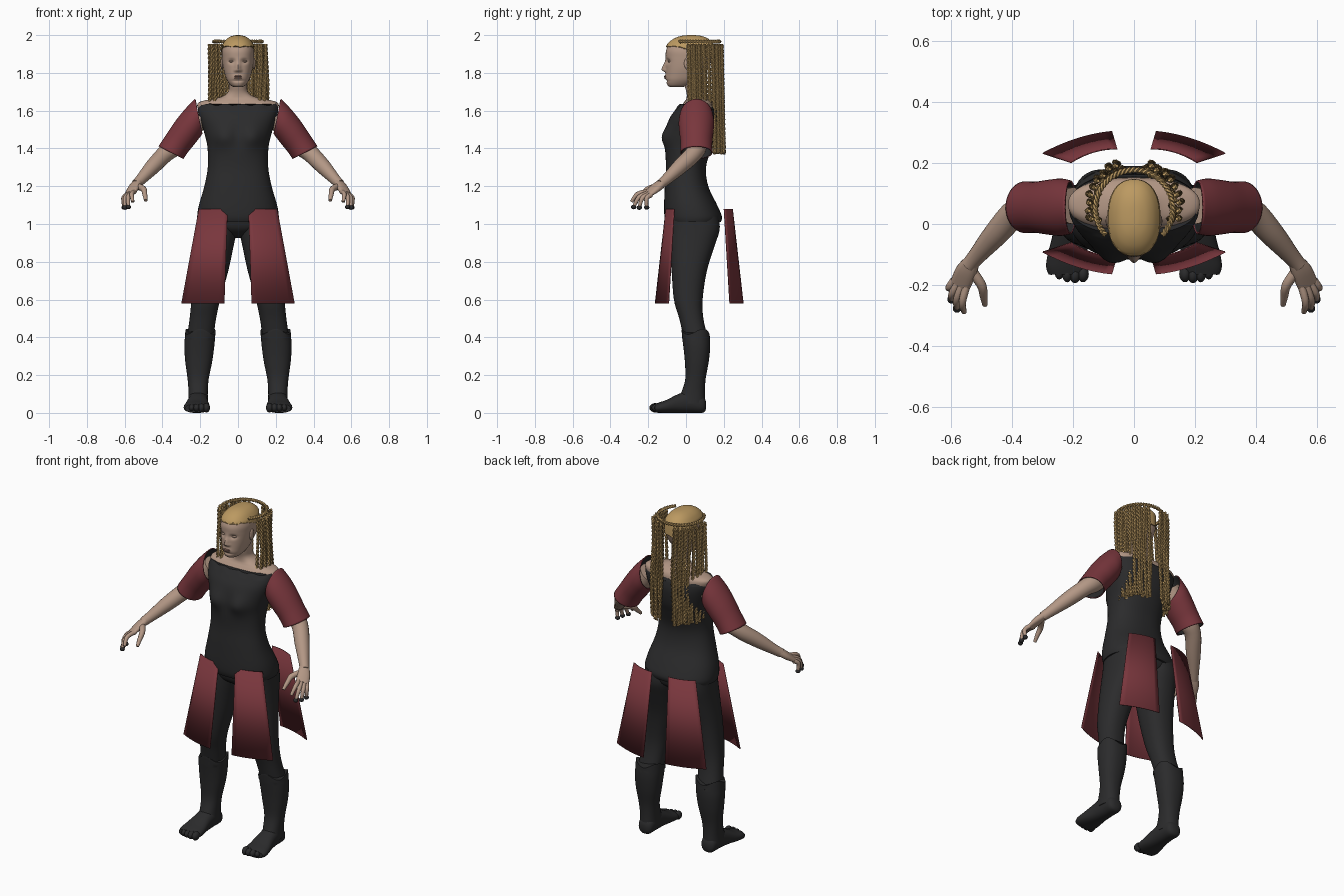
import bpy, bmesh, math, random
from math import sin, cos, pi, exp
from mathutils import Vector, Matrix

random.seed(4)
cube = bpy.data.objects.get("Cube")
if cube:
    bpy.data.objects.remove(cube, do_unlink=True)


def material(name, rgb):
    m = bpy.data.materials.new(name)
    m.use_nodes = True
    m.diffuse_color = (*rgb, 1)
    m.node_tree.nodes["Principled BSDF"].inputs["Base Color"].default_value = (*rgb, 1)
    return m


SKIN = material("skin", (0.45, 0.31, 0.235))
BLACK = material("black cloth", (0.024, 0.024, 0.025))
RED = material("dark red cloth", (0.19, 0.037, 0.046))
GOLD = material("golden hair", (0.5, 0.32, 0.12))
LIP = material("brown lips", (0.27, 0.155, 0.12))
SIDES = (("left", 1), ("right", -1))


def finish(name, bm, mat, flip=1, angle=50):
    """Turn a bmesh into a smooth object, mirrored in x when flip is -1."""
    for v in bm.verts:
        v.co.x *= flip
    bmesh.ops.recalc_face_normals(bm, faces=bm.faces)
    mesh = bpy.data.meshes.new(name)
    bm.to_mesh(mesh)
    bm.free()
    mesh.materials.append(mat)
    ob = bpy.data.objects.new(name, mesh)
    bpy.context.collection.objects.link(ob)
    bpy.ops.object.select_all(action="DESELECT")
    ob.select_set(True)
    bpy.context.view_layer.objects.active = ob
    bpy.ops.object.shade_smooth_by_angle(angle=math.radians(angle))
    return ob


def smooth(rows, k):
    """Catmull-Rom resampling of a list of number rows."""
    out, last = [], len(rows) - 1
    for i in range(last):
        quad = (rows[max(i - 1, 0)], rows[i], rows[i + 1], rows[min(i + 2, last)])
        for j in range(k):
            t = j / k
            out.append([b + t * (c - a + t * (2 * a - 5 * b + 4 * c - d + t * (3 * (b - c) + d - a))) / 2
                        for a, b, c, d in zip(*quad)])
    return out + [list(rows[-1])]


def loft(bm, rings, n=24, cap=True, power=0.87):
    """Skin rounded sections, each given as centre and two half axes."""
    bend = lambda t: math.copysign(abs(t) ** power, t)
    loops = [[bm.verts.new(c + u * bend(cos(2 * pi * i / n)) + v * bend(sin(2 * pi * i / n)))
              for i in range(n)] for c, u, v in rings]
    for a, b in zip(loops, loops[1:]):
        for i in range(n):
            j = (i + 1) % n
            bm.faces.new((a[i], a[j], b[j], b[i]))
    if cap:
        bm.faces.new(loops[0])
        bm.faces.new(loops[-1])


def body(name, rows, mat, flip=1, n=40, k=5, shape=None, cap=True):
    """Upright form from rows of z, centre x, half width, front y, back y."""
    bm = bmesh.new()
    loft(bm, [(Vector((x, (f + b) / 2, z)), Vector((w, 0, 0)), Vector((0, (b - f) / 2, 0)))
              for z, x, w, f, b in smooth(rows, k)], n, cap)
    if shape:
        for v in bm.verts:
            shape(v.co)
    return finish(name, bm, mat, flip)


def tube(bm, pts, n=12):
    """Round tube along points of x, y, z, radius."""
    ps, rings = [Vector(p[:3]) for p in pts], []
    for i, p in enumerate(pts):
        t = (ps[min(i + 1, len(ps) - 1)] - ps[max(i - 1, 0)]).normalized()
        u = t.cross(Vector((1, 0, 1))).normalized()
        rings.append((ps[i], u * p[3], t.cross(u) * p[3]))
    loft(bm, rings, n, power=1)


def ball(bm, centre, size):
    bmesh.ops.create_uvsphere(bm, u_segments=16, v_segments=10, radius=1,
                              matrix=Matrix.Translation(centre) @ Matrix.Diagonal((*size, 1)))


def bump(x, z, cx, cz, wx, wz):
    return exp(-((x - cx) / wx) ** 2 - ((z - cz) / wz) ** 2)


# Head with nose, sockets and mouth pushed from the lofted skull
def face(p):
    if p.y < -0.04:
        x = abs(p.x)
        p.y -= 0.022 * bump(x, p.z, 0, 1.818, 0.013, 0.012 if p.z < 1.818 else 0.035)
        p.y -= 0.006 * bump(x, p.z, 0.014, 1.812, 0.008, 0.008)
        p.y += 0.013 * bump(x, p.z, 0.034, 1.862, 0.018, 0.012)
        p.y -= 0.006 * bump(x, p.z, 0, 1.778, 0.024, 0.012)
        p.y += 0.006 * bump(x, p.z, 0, 1.758, 0.03, 0.006)


body("head", [(1.725, 0, .022, -.085, -.02), (1.735, 0, .04, -.098, .02), (1.76, 0, .058, -.106, .06),
              (1.79, 0, .069, -.107, .09), (1.83, 0, .079, -.107, .12), (1.88, 0, .085, -.107, .14),
              (1.92, 0, .085, -.105, .143), (1.96, 0, .072, -.083, .13), (1.985, 0, .046, -.05, .1),
              (1.994, 0, .015, -.01, .06)], SKIN, n=96, k=9, shape=face)
bm = bmesh.new()
for s in (1, -1):
    ball(bm, (s * 0.034, -0.082, 1.861), (0.015, 0.014, 0.007))
    ball(bm, (s * 0.085, 0.01, 1.85), (0.008, 0.02, 0.033))
finish("eyelids_and_ears", bm, SKIN)
bm = bmesh.new()
for z in (1.782, 1.774):
    ball(bm, (0, -0.109, z), (0.022, 0.008, 0.0045))
finish("lips", bm, LIP)


# Close hair cap with a scalloped hairline, lower at the back
def hairline(p):
    if p.z < 1.945:
        p.z += 0.004 * sin(14 * math.atan2(p.y, p.x)) - 0.35 * max(0, p.y + 0.04)


body("hair_cap", [(1.94, 0, .087, -.105, .147), (1.955, 0, .08, -.097, .144), (1.975, 0, .065, -.075, .126),
                  (1.99, 0, .045, -.045, .1), (1.998, 0, .022, -.012, .068), (2.0, 0, .004, .02, .03)],
     GOLD, n=64, shape=hairline)


# Braids: two twisted strands following a path
def braid(bm, path, steps, turns, r):
    for phase in (0, pi):
        pts = []
        for i in range(steps + 1):
            t = i / steps
            c, side, up = path(t)
            a = turns * 2 * pi * t + phase
            pts.append((*(c + r * (cos(a) * side + sin(a) * up)), r * 1.15))
        tube(bm, pts, 5)


def crown(t):
    a = math.radians(-42 + 264 * t)
    out = Vector((cos(a), sin(a), 0))
    return Vector((0, 0.05, 1.966)) + out * 0.127, out, Vector((0, 0, 1))


bm = bmesh.new()
braid(bm, crown, 160, 20, 0.005)
finish("braided_crown", bm, GOLD)
for side, s in SIDES:
    bm = bmesh.new()
    for i in range(19):
        a = math.radians(-18 + 91 * i / 18)
        r = 0.128 + 0.022 * (i % 2) + random.uniform(-.004, .004)
        wave, end = random.uniform(0, 6), random.uniform(1.37, 1.39)

        def hang(t):
            sway = 0.005 * sin(wave + 7 * t)
            return (Vector((r * cos(a) + sway, 0.05 + r * sin(a) + 0.012 * t, 1.95 + (end - 1.95) * t)),
                    Vector((1, 0, 0)), Vector((0, 1, 0)))
        braid(bm, hang, 70, 12, 0.005)
    finish(side + "_braids", bm, GOLD, s)

# Neck and bare shoulders
body("neck_and_shoulders", [(1.57, 0, .19, -.03, .15), (1.62, 0, .215, -.025, .152), (1.645, 0, .205, -.01, .145),
                            (1.66, 0, .15, .0, .132), (1.675, 0, .085, .004, .118), (1.7, 0, .053, .002, .105),
                            (1.74, 0, .049, -.01, .1), (1.8, 0, .05, -.02, .1)], SKIN)


# Bodice with bust and uneven neckline
def bodice(p):
    if p.y < 0:
        p.y -= 0.024 * bump(abs(p.x), p.z, 0.08, 1.46, 0.05, 0.055)
        p.y += 0.008 * bump(p.x, p.z, 0, 1.47, 0.025, 0.06)
    if p.z > 1.615:
        p.z += 0.005 * sin(p.x * 70) - 0.012 * (p.y > 0.06)


body("bodice", [(1.01, 0, .211, -.104, .184), (1.04, 0, .216, -.114, .19), (1.1, 0, .207, -.116, .165),
                (1.2, 0, .178, -.112, .118), (1.3, 0, .16, -.106, .106), (1.4, 0, .161, -.111, .135),
                (1.47, 0, .175, -.112, .16), (1.55, 0, .2, -.092, .172), (1.6, 0, .213, -.06, .167),
                (1.632, 0, .208, -.034, .155)], BLACK, n=56, shape=bodice)
body("pelvis", [(.925, 0, .03, .0, .08), (.95, 0, .09, -.05, .13), (.98, 0, .17, -.08, .165),
                (1.03, 0, .2, -.095, .178)], BLACK)


def cuff(p):
    if p.z > 0.4:
        p.z += 0.015 * sin(3 * math.atan2(p.y - 0.05, p.x - 0.2))


for side, s in SIDES:
    # Leg, boot and foot
    body(side + "_leg", [(1.04, .1, .1, -.088, .172), (.97, .106, .1, -.086, .178), (.88, .12, .096, -.084, .15),
                         (.75, .142, .09, -.076, .11), (.6, .17, .076, -.064, .088), (.5, .186, .07, -.036, .092),
                         (.4, .2, .07, -.012, .115)], BLACK, s)
    body(side + "_boot", [(.43, .199, .08, -.024, .125), (.415, .2, .08, -.023, .126), (.35, .205, .079, -.014, .128),
                          (.27, .208, .071, -.006, .12), (.18, .211, .056, -.004, .104), (.11, .211, .051, -.024, .1),
                          (.05, .211, .052, -.05, .102)], BLACK, s, shape=cuff)
    bm = bmesh.new()
    foot = [(.106, .21, .02, .04, .02), (.09, .21, .043, .045, .044), (.03, .21, .05, .06, .06),
            (-.04, .213, .055, .05, .05), (-.1, .217, .066, .035, .035), (-.14, .219, .069, .028, .028),
            (-.165, .22, .06, .024, .022)]
    loft(bm, [(Vector((x, y, z)), Vector((w, 0, 0)), Vector((0, 0, h))) for y, x, w, z, h in smooth(foot, 4)])
    for i in range(5):
        ball(bm, (.167 + .026 * i, -.164 + .003 * i * (i - 2), .027), (.019 - .001 * i, .027, .025 - .002 * i))
    finish(side + "_foot", bm, BLACK, s)

    # Arm and hand
    bm = bmesh.new()
    arm = [(.2, .06, 1.57, .06), (.32, .06, 1.43, .055), (.385, .04, 1.372, .046), (.45, -.03, 1.305, .041),
           (.515, -.105, 1.235, .029), (.54, -.135, 1.21, .026)]
    tube(bm, smooth(arm, 5), 20)
    palm = [(.53, -.12, 1.222, .026, .021), (.55, -.155, 1.195, .036, .02), (.57, -.2, 1.162, .036, .013)]
    across, thick = Vector((.75, .4, -.25)).normalized(), Vector((.45, -.35, .8)).normalized()
    loft(bm, [(Vector(p[:3]), across * p[3], thick * p[4]) for p in smooth(palm, 4)], 16)
    tips = [(.557, -.288, 1.118), (.58, -.277, 1.09), (.598, -.247, 1.087), (.603, -.208, 1.088)]
    for i, tip in enumerate(tips):
        base = Vector((.548 + .014 * i, -.2 + .005 * i, 1.172 - .006 * i))
        knuckle = (base + Vector(tip)) / 2 + Vector((.01, -.012, .014))
        tube(bm, smooth([(*base, .013), (*knuckle, .012), (*tip, .009)], 4), 10)
    tube(bm, smooth([(.535, -.15, 1.2, .018), (.5, -.2, 1.185, .016), (.493, -.235, 1.155, .013),
                     (.488, -.265, 1.125, .009)], 4), 10)
    finish(side + "_arm_and_hand", bm, SKIN, s)
    bm = bmesh.new()
    for tip in tips[1:]:
        ball(bm, tip, (.014, .014, .012))
    finish(side + "_fingertips", bm, BLACK, s)

    # Sleeve with dark lining
    bm = bmesh.new()
    sleeve = [(.208, 1.57, .02, .092, .088), (.24, 1.535, .038, .076, .094), (.28, 1.485, .05, .062, .09),
              (.32, 1.43, .058, .046, .084), (.355, 1.378, .066, .034, .085)]
    loft(bm, [(Vector((x, .055, z)), Vector((ux, 0, uz)), Vector((0, w, 0)))
              for x, z, ux, uz, w in smooth(sleeve, 5)], 40, cap=False, power=1)
    ob = finish(side + "_sleeve", bm, RED, s)
    ob.data.materials.append(BLACK)
    mod = ob.modifiers.new("lining", "SOLIDIFY")
    mod.thickness, mod.material_offset = 0.006, 1

    # Flared skirt panels, front and back
    for place, d in (("front", -1), ("back", 1)):
        bm = bmesh.new()
        edges = []
        for z, xa, xb, ya, yb in ((1.08, .055, .208, .178, .133), (.58, .072, .3, .235, .163)):
            edges.append([bm.verts.new((xa + (xb - xa) * t, .07 + d * (ya + (yb - ya) * t + .05 * t * (1 - t)), z))
                          for t in (i / 8 for i in range(9))])
        for i in range(8):
            bm.faces.new((edges[0][i], edges[0][i + 1], edges[1][i + 1], edges[1][i]))
        ob = finish(f"{side}_{place}_skirt_panel", bm, RED, s)
        ob.modifiers.new("thickness", "SOLIDIFY").thickness = 0.004
